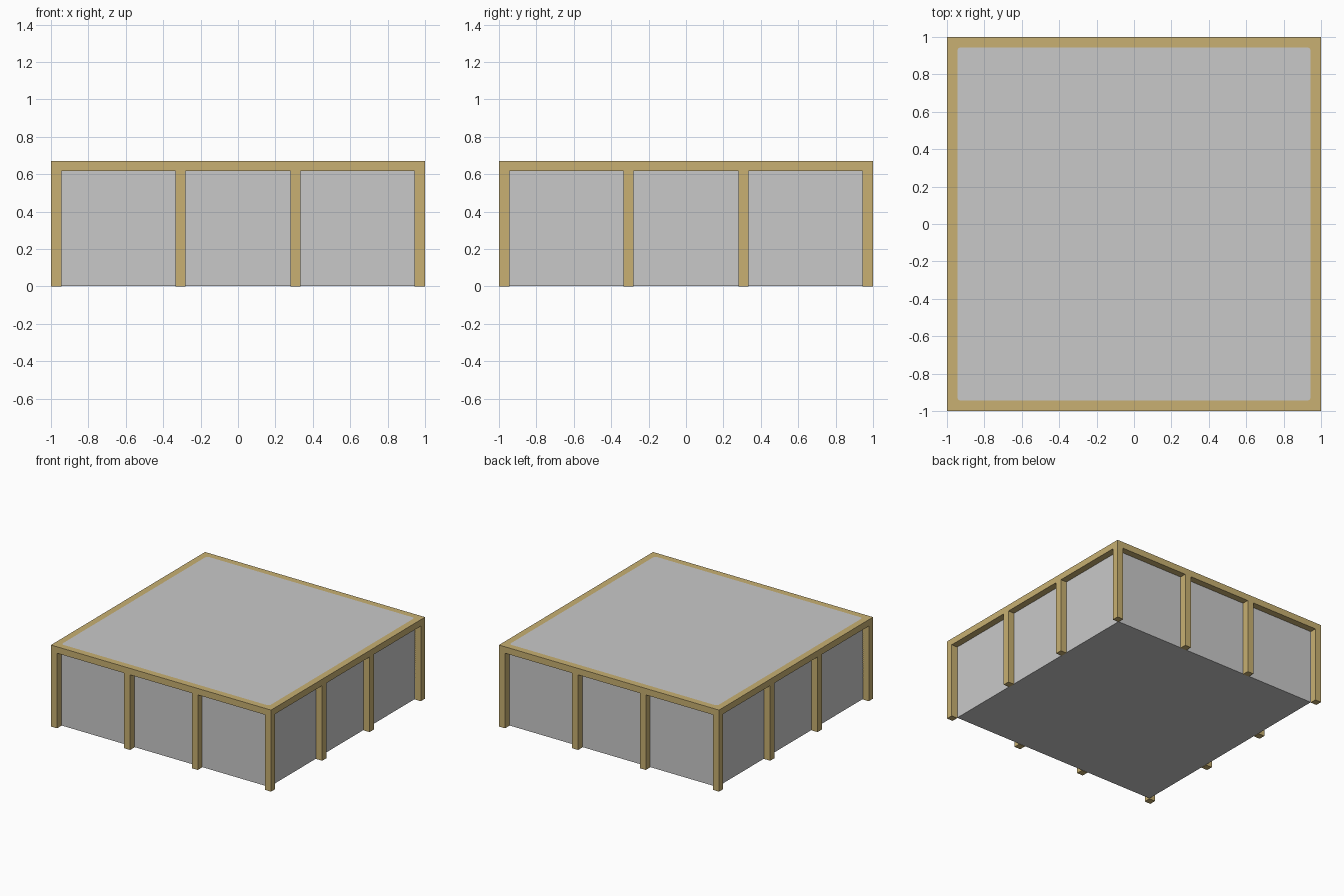
import bpy, bmesh, math
from mathutils import Vector

if "Cube" in bpy.data.objects:
    bpy.data.objects.remove(bpy.data.objects["Cube"])

H, T = 0.67, 0.055          # total height, timber thickness
BEAM = 0.053                # depth of the top frame
IN = 1 - T                  # half size of the recessed body


def mat(name, rgb):
    m = bpy.data.materials.new(name)
    m.diffuse_color = (*rgb, 1)
    m.use_nodes = True
    m.node_tree.nodes["Principled BSDF"].inputs["Base Color"].default_value = m.diffuse_color
    return m


timber = mat("tan timber", (0.578, 0.434, 0.168))
grey = mat("light grey", (0.584, 0.584, 0.584))


def finish(bm, name, mats):
    me = bpy.data.meshes.new(name)
    bm.normal_update()
    bm.to_mesh(me)
    bm.free()
    for m in mats:
        me.materials.append(m)
    ob = bpy.data.objects.new(name, me)
    bpy.context.collection.objects.link(ob)
    return ob


def box(name, lo, hi, m):
    bm = bmesh.new()
    bmesh.ops.create_cube(bm, size=1)
    lo, hi = Vector(lo), Vector(hi)
    for v in bm.verts:
        v.co = (lo + hi) / 2 + v.co * (hi - lo)
    return finish(bm, name, [m])


# Recessed wall body
box("wall_body", (-IN, -IN, 0.003), (IN, IN, H - BEAM), grey)

# Posts around the perimeter: four per side, corners shared
pos = [-1, -0.335, 0.28, IN]
for i, x in enumerate(pos):
    for j, y in enumerate(pos):
        if i in (0, 3) or j in (0, 3):
            box(f"post_{i}_{j}", (x, y, 0), (x + T, y + T, H - BEAM), timber)

# Roof slab: timber rim with a flush, round-cornered grey panel
bm = bmesh.new()
R, N = 0.022, 5
signs = [(1, 1), (-1, 1), (-1, -1), (1, -1)]
top = [bm.verts.new((x, y, H)) for x, y in signs]
low = [bm.verts.new((x, y, H - BEAM)) for x, y in signs]
arcs = []
for k, (sx, sy) in enumerate(signs):
    c = IN - R
    angles = [(k + n / N) * math.pi / 2 for n in range(N + 1)]
    arcs.append([bm.verts.new((sx * c + R * math.cos(a), sy * c + R * math.sin(a), H))
                 for a in angles])
for k in range(4):
    n = (k + 1) % 4
    for a, b in zip(arcs[k], arcs[k][1:]):
        bm.faces.new((top[k], b, a))
    bm.faces.new((top[k], top[n], arcs[n][0], arcs[k][-1]))
    bm.faces.new((low[k], low[n], top[n], top[k]))
bm.faces.new(low[::-1])
bm.faces.new([v for arc in arcs for v in arc]).material_index = 1
bmesh.ops.recalc_face_normals(bm, faces=bm.faces)
finish(bm, "roof_slab", [timber, grey])
